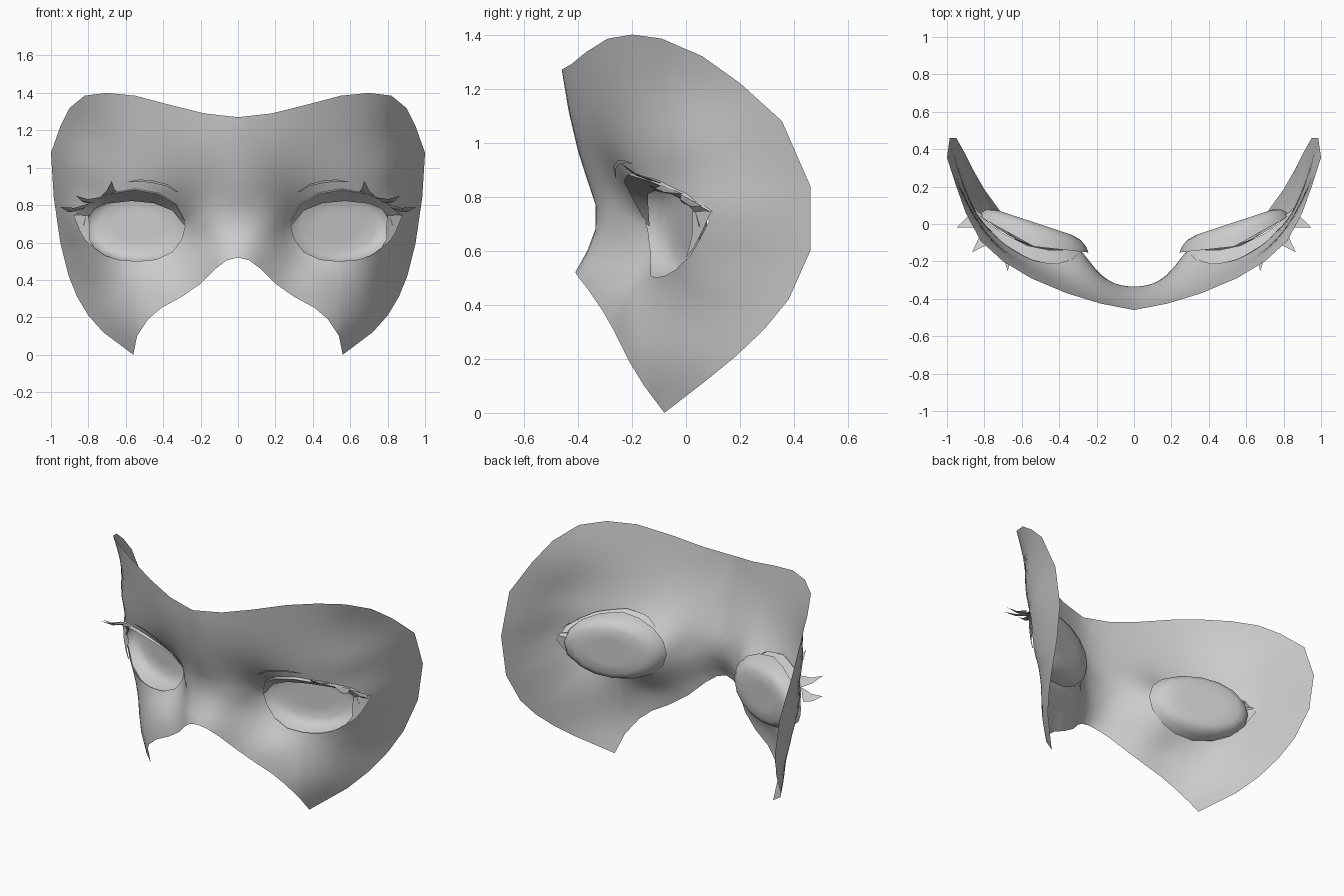
import bpy, math
from mathutils import Vector

if "Cube" in bpy.data.objects:
    bpy.data.objects.remove(bpy.data.objects["Cube"])

# Control points (x, z, y) for the right half of the face
RIM = [(0,1.27,-.46),(.18,1.29,-.425),(.36,1.335,-.37),(.55,1.385,-.29),(.70,1.40,-.2),(.82,1.385,-.09),
       (.90,1.32,.06),(.95,1.22,.2),(1.0,1.08,.355),(.985,.84,.46),(.95,.6,.46),(.905,.42,.38),
       (.86,.31,.29),(.80,.21,.185),(.72,.12,.075),(.56,0,-.08),(.54,.10,-.155),(.48,.19,-.21),
       (.41,.25,-.24),(.30,.31,-.27),(.20,.38,-.31),(.12,.46,-.365),(.06,.505,-.4),(0,.52,-.41)]
BRIDGE = [(0,.6,-.365),(0,.68,-.335),(0,.77,-.335),(0,.86,-.365),(0,.97,-.4),(0,1.12,-.435)]
HOLE = [(.28,.70,-.14),(.30,.62,-.135),(.35,.55,-.13),(.44,.508,-.13),(.54,.50,-.11),(.64,.508,-.075),
        (.71,.53,-.035),(.78,.58,.015),(.83,.66,.06),(.87,.74,.1),(.80,.81,.005),(.70,.86,-.1),
        (.55,.885,-.19),(.42,.86,-.215),(.33,.80,-.19)]
EXTRA = [(.1,.7,-.318),(.2,.7,-.255),(.25,.7,-.195),(.4,.4,-.215),(.55,.35,-.145),(.7,.35,-.01),
         (.82,.48,.13),(.64,.18,-.07),(.7,1.1,-.14),(.5,1.1,-.265),(.88,.98,.09),(.93,.75,.23)]
CX, CZ = .55, .68


# Smooth depth field through all control points (symmetric thin plate spline)
def kernel(x, z, p):
    def phi(r2):
        return r2 * math.log(r2) if r2 > 1e-12 else 0
    dz = (z - p[1]) ** 2
    return phi((x - p[0]) ** 2 + dz) + phi((x + p[0]) ** 2 + dz)


def solve(a, b):
    n = len(b)
    m = [row + [v] for row, v in zip(a, b)]
    for i in range(n):
        k = max(range(i, n), key=lambda r: abs(m[r][i]))
        m[i], m[k] = m[k], m[i]
        for r in range(i + 1, n):
            t = m[r][i] / m[i][i]
            if t:
                m[r] = [u - t * v for u, v in zip(m[r], m[i])]
    out = [0] * n
    for i in reversed(range(n)):
        out[i] = (m[i][n] - sum(m[i][j] * out[j] for j in range(i + 1, n))) / m[i][i]
    return out


MIDS = [tuple((u + v) / 2 for u, v in zip(a, b)) for a, b in zip(RIM, RIM[1:])]
PTS = RIM + MIDS + BRIDGE + HOLE + EXTRA
A = [[kernel(p[0], p[1], q) for q in PTS] + [1, p[1]] for p in PTS]
for i in range(len(PTS)):
    A[i][i] += .004  # slight smoothing
A += [[1] * len(PTS) + [0, 0], [q[1] for q in PTS] + [0, 0]]
W = solve(A, [p[2] for p in PTS] + [0, 0])


def depth(x, z):
    return sum(w * kernel(x, z, p) for w, p in zip(W, PTS)) + W[-2] + W[-1] * z


def make(name, verts, faces, angle=180):
    me = bpy.data.meshes.new(name)
    me.from_pydata(verts, [], faces)
    ob = bpy.data.objects.new(name, me)
    bpy.context.collection.objects.link(ob)
    bpy.context.view_layer.objects.active = ob
    ob.select_set(True)
    bpy.ops.object.shade_smooth_by_angle(angle=math.radians(angle))
    ob.select_set(False)
    mod = ob.modifiers.new("mirror", 'MIRROR')
    mod.merge_threshold = .0005
    return ob


def grid_faces(rows, n, closed):
    return [(r * n + i, r * n + (i + 1) % n, (r + 1) * n + (i + 1) % n, (r + 1) * n + i)
            for r in range(rows - 1) for i in range(n if closed else n - 1)]


# Face sheet: spokes from the eye opening out to the rim
def hole_at(x, z):
    dx, dz = x - CX, z - CZ
    for a, b in zip(HOLE, HOLE[1:] + HOLE[:1]):
        ex, ez = b[0] - a[0], b[1] - a[1]
        den = dx * ez - dz * ex
        if abs(den) < 1e-9:
            continue
        t = ((a[0] - CX) * ez - (a[1] - CZ) * ex) / den
        s = ((a[0] - CX) * dz - (a[1] - CZ) * dx) / den
        if t > 0 and -1e-6 <= s <= 1 + 1e-6:
            return CX + t * dx, CZ + t * dz


loop = RIM + BRIDGE
spokes = []
for a, b in zip(loop, loop[1:] + loop[:1]):
    mid = tuple((u + v) / 2 for u, v in zip(a, b))
    for x, z, y in (a, mid):
        spokes.append((x, z, y - depth(x, z)))
verts, ROWS = [], 10
for r in range(ROWS):
    t = (r / (ROWS - 1)) ** 1.2
    for x, z, err in spokes:
        hx, hz = hole_at(x, z)
        px, pz = hx + (x - hx) * t, hz + (z - hz) * t
        verts.append((px, depth(px, pz) + err * t ** 3, pz))
make("face_mask", verts, grid_faces(ROWS, len(spokes), True))

# Eye: shallow rounded dish recessed behind the opening
verts, n = [], 16
for s, k in ((1, 0), (.95, .45), (.86, .8), (.7, 1), (.4, 1), (.15, 1)):
    for i in range(n):
        a = math.tau * i / n
        px, pz = .535 + .292 * s * math.cos(a), .69 + .205 * s * math.sin(a)
        back = -.075 + .33 * (px - .28)
        front = max(back - .13 * (1 - .5 * abs(math.cos(a))), depth(px, pz) + .006)
        verts.append((px, front * (1 - k) + back * k, pz))
make("eye", verts, grid_faces(6, n, True) + [tuple(range(5 * n, 6 * n))])

# Upper lash: ridged band along the top of the opening
upper = [(.275,.70,-.145),(.33,.805,-.195),(.42,.863,-.22),(.55,.888,-.195),(.70,.862,-.105),(.80,.812,0),(.88,.745,.1)]
lower = [(.285,.69,-.135),(.35,.77,-.14),(.45,.81,-.14),(.57,.822,-.115),(.70,.808,-.05),(.77,.78,.0),(.81,.72,.05)]
ridge = [(a[0] * .9 + b[0] * .1, a[1] * .9 + b[1] * .1, a[2] * .95 + b[2] * .05 - d)
         for a, b, d in zip(upper, lower, (.002, .01, .015, .025, .03, .025, .005))]
make("upper_lash", [(x, y, z) for row in (upper, ridge, lower) for x, z, y in row], grid_faces(3, 7, False), 40)

# Outer lash: blade down the outer corner
outer = [(.88,.745,.1),(.845,.66,.06),(.815,.61,.035),(.775,.575,.005)]
inner = [(.80,.75,.03),(.79,.67,.03),(.795,.62,.02),(.77,.575,.005)]
make("outer_lash", [(x, y - .006, z) for row in (outer, inner) for x, z, y in row], grid_faces(2, 4, False))

# Lash spikes: slim three-sided points standing off the band
verts, faces = [], []
for tip, a, b, c in (((.95,-.02,.79), (.80,-.02,.808), (.87,.06,.765), (.82,.0,.785)),
                     ((.865,-.15,.85), (.74,-.09,.842), (.80,-.01,.81), (.77,-.05,.812)),
                     ((.675,-.25,.93), (.65,-.15,.875), (.73,-.09,.85), (.68,-.12,.855))):
    i = len(verts)
    mid = [(Vector(p) + Vector(tip)) / 2 - Vector((0, 0, .014)) for p in (a, b, c)]
    verts += [a, b, c, *mid, tip]
    for j in range(3):
        k = (j + 1) % 3
        faces += [(i + j, i + k, i + 3 + k, i + 3 + j), (i + 3 + j, i + 3 + k, i + 6)]
make("lash_spikes", verts, faces, 30)

# Eyelid crease: thin crescent just above the lid
top = [(.32,.87),(.38,.912),(.47,.935),(.53,.936),(.59,.925)]
low = [(.325,.868),(.385,.902),(.47,.921),(.53,.925),(.59,.923)]
make("lid_crease", [(x, depth(x, z) - .016, z) for row in (top, low) for x, z in row], grid_faces(2, 5, False))
